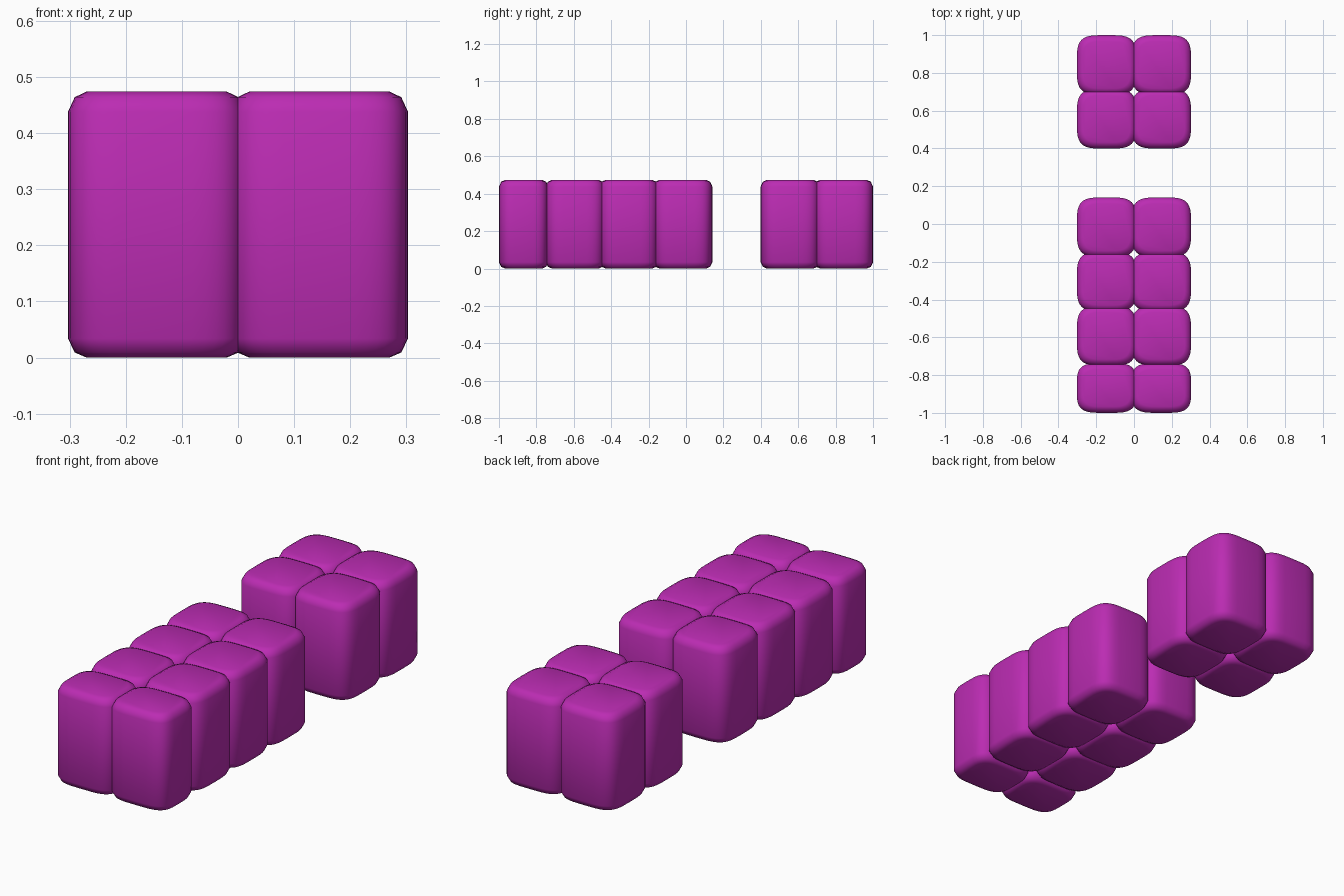
import bpy, bmesh, math

if "Cube" in bpy.data.objects:
    bpy.data.objects.remove(bpy.data.objects["Cube"])

mat = bpy.data.materials.new("magenta_fabric")
mat.diffuse_color = (0.50, 0.025, 0.45, 1)
mat.use_nodes = True
mat.node_tree.nodes["Principled BSDF"].inputs["Base Color"].default_value = mat.diffuse_color

HALF = 0.158      # half width of a cushion
CX = 0.145        # side offset of each column
SEGS = 40
# (inset, z) side profile from bottom to top
PROFILE = [(0.033, 0.002), (0.012, 0.011), (0.0, 0.036),
           (0.0, 0.44), (0.012, 0.466), (0.033, 0.476)]


def spow(v, p):
    return math.copysign(abs(v) ** p, v)


def cushion(name, x, y, hx, hy):
    """Superellipse column with softened top and bottom edges."""
    bm = bmesh.new()
    rings = []
    for inset, z in PROFILE:
        ring = []
        for i in range(SEGS):
            a = 2 * math.pi * i / SEGS
            ring.append(bm.verts.new((x + (hx - inset) * spow(math.cos(a), 0.5),
                                      y + (hy - inset) * spow(math.sin(a), 0.5),
                                      z - PROFILE[0][1])))
        rings.append(ring)
    for lo, hi in zip(rings, rings[1:]):
        for i in range(SEGS):
            j = (i + 1) % SEGS
            bm.faces.new((lo[i], lo[j], hi[j], hi[i]))
    bm.faces.new(rings[-1])
    bm.faces.new(rings[0][::-1])
    for f in bm.faces:
        f.smooth = True
    me = bpy.data.meshes.new(name)
    bm.to_mesh(me)
    bm.free()
    me.materials.append(mat)
    ob = bpy.data.objects.new(name, me)
    bpy.context.collection.objects.link(ob)


# front block of four rows (front row is shallower), rear block of two rows
rows = [("front", -0.868, 0.132), ("front", -0.592, HALF), ("front", -0.305, HALF),
        ("front", -0.017, HALF), ("rear", 0.557, HALF), ("rear", 0.842, HALF)]
for n, (block, y, hy) in enumerate(rows, 1):
    for side, s in (("left", -1), ("right", 1)):
        cushion(f"{block}_cushion_{side}_{n}", s * CX, y, HALF, hy)
